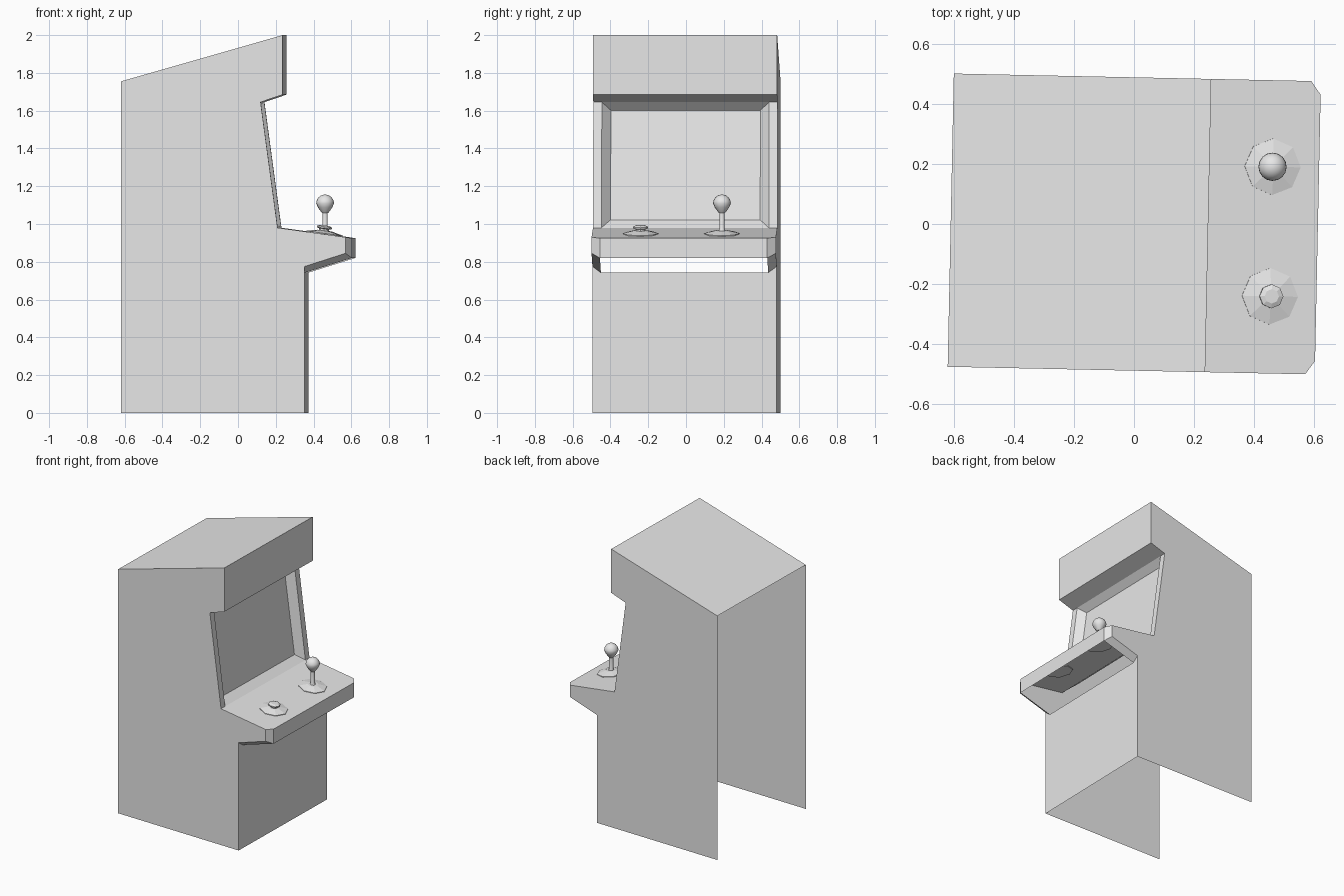
import bpy, bmesh, math
from mathutils import Matrix

cube = bpy.data.objects.get("Cube")
if cube:
    bpy.data.objects.remove(cube, do_unlink=True)

grey = bpy.data.materials.new("plain grey")
grey.use_nodes = True
GREY = (0.8, 0.8, 0.8, 1)
grey.diffuse_color = GREY
grey.node_tree.nodes["Principled BSDF"].inputs["Base Color"].default_value = GREY

TURN = Matrix.Rotation(math.radians(-1.2), 4, "Z")   # whole cabinet stands slightly turned
W, IN = 0.488, 0.443                                 # half width, half width inside the chamfers


def finish(name, bm, place=Matrix.Identity(4), smooth=False):
    bmesh.ops.remove_doubles(bm, verts=bm.verts, dist=0.0005)
    bmesh.ops.recalc_face_normals(bm, faces=bm.faces)
    mesh = bpy.data.meshes.new(name)
    bm.to_mesh(mesh)
    bm.free()
    mesh.transform(TURN @ place)
    mesh.materials.append(grey)
    obj = bpy.data.objects.new(name, mesh)
    bpy.context.collection.objects.link(obj)
    if smooth:
        bpy.ops.object.select_all(action="DESELECT")
        obj.select_set(True)
        bpy.context.view_layer.objects.active = obj
        bpy.ops.object.shade_smooth_by_angle(angle=math.radians(40))
    return obj


def face(bm, *points):
    bm.faces.new([bm.verts.new(p) for p in points])


def across(bm, a, b, wa=W, wb=W):
    """Face spanning the cabinet between profile points a and b."""
    face(bm, (a[0], -wa, a[1]), (a[0], wa, a[1]), (b[0], wb, b[1]), (b[0], -wb, b[1]))


def lathe(name, profile, sides, place, smooth=False):
    bm = bmesh.new()
    verts = [bm.verts.new((r, 0, z)) for r, z in profile]
    edges = [bm.edges.new(pair) for pair in zip(verts, verts[1:])]
    bmesh.ops.spin(bm, geom=verts + edges, axis=(0, 0, 1), cent=(0, 0, 0),
                   angle=math.tau, steps=sides)
    return finish(name, bm, place, smooth)


# Side profile corners (x, z)
back_low, back_top = (-0.61, 0), (-0.61, 1.755)
head_top, head_low = (0.247, 2.0), (0.247, 1.685)
screen_top, screen_low = (0.13, 1.645), (0.22, 0.98)
deck_side, deck_under = (0.58, 0.93), (0.58, 0.845)
knee, toe = (0.362, 0.775), (0.362, 0)
lip_top, lip_low, knee_mid = (0.612, 0.925), (0.612, 0.82), (0.362, 0.742)
outline = [back_low, back_top, head_top, head_low, screen_top, screen_low,
           deck_side, deck_under, knee, toe]

# Cabinet shell, open at the back, the bottom and under the control deck
bm = bmesh.new()
for s in (-1, 1):
    face(bm, *[(x, s * W, z) for x, z in outline])
across(bm, back_top, head_top)
across(bm, head_top, head_low)
across(bm, head_low, screen_top)
face(bm, *[(x, y, z) for (x, z), y in (
    (toe, -W), (knee, -W), (knee_mid, -IN), (knee_mid, IN), (knee, W), (toe, W))])
finish("cabinet_shell", bm)

# Control deck with chamfered front corners
bm = bmesh.new()
face(bm, *[(x, y, z) for (x, z), y in (
    (screen_low, -W), (deck_side, -W), (lip_top, -IN),
    (lip_top, IN), (deck_side, W), (screen_low, W))])
across(bm, lip_top, lip_low, IN, IN)
for s in (-1, 1):
    for quad in ((deck_side, lip_top, lip_low, deck_under),
                 (deck_under, lip_low, knee_mid, knee)):
        face(bm, *[(x, s * w, z) for (x, z), w in zip(quad, (W, IN, IN, W))])
finish("control_deck", bm)

# Recessed screen with bevelled surround
bm = bmesh.new()
glass_top, glass_low, glass_w = (0.086, 1.602), (0.166, 1.022), 0.396
across(bm, glass_top, glass_low, glass_w, glass_w)
across(bm, screen_top, glass_top, IN, glass_w)
across(bm, glass_low, screen_low, glass_w, IN)
for s in (-1, 1):
    strip = (screen_top, screen_low)
    for (a, b), (c, d), w1, w2 in ((strip, strip, W, IN),
                                  (strip, (glass_top, glass_low), IN, glass_w)):
        face(bm, (a[0], s * w1, a[1]), (b[0], s * w1, b[1]),
             (d[0], s * w2, d[1]), (c[0], s * w2, c[1]))
finish("screen", bm)

# Controls: eight-sided base plates lie along the sloping deck
tilt = Matrix.Rotation(math.radians(8), 4, "Y")
stick_at = Matrix.Translation((0.457, 0.2, 0.946))
button_at = Matrix.Translation((0.457, -0.231, 0.946))
plate = [(0, -0.004), (0.094, -0.004), (0.094, 0.005), (0.035, 0.019), (0, 0.019)]
lathe("joystick_base", plate, 8, stick_at @ tilt)
lathe("button_base", plate, 8, button_at @ tilt)
lathe("button_cap", [(0.026, 0.015), (0.026, 0.028), (0.04, 0.032), (0.04, 0.04),
                     (0.024, 0.047), (0, 0.047)], 8, button_at @ tilt)
lathe("joystick_shaft", [(0.02, 0.012), (0.014, 0.03), (0.014, 0.125)], 10, stick_at, True)
knob = [(0.016, 0.112), (0.024, 0.122), (0.038, 0.142)]
knob += [(0.047 * math.cos(a), 0.163 + 0.047 * math.sin(a))
         for a in (math.radians(d) for d in range(0, 91, 15))]
lathe("joystick_knob", [(0, 0.112)] + knob, 16, stick_at, True)
